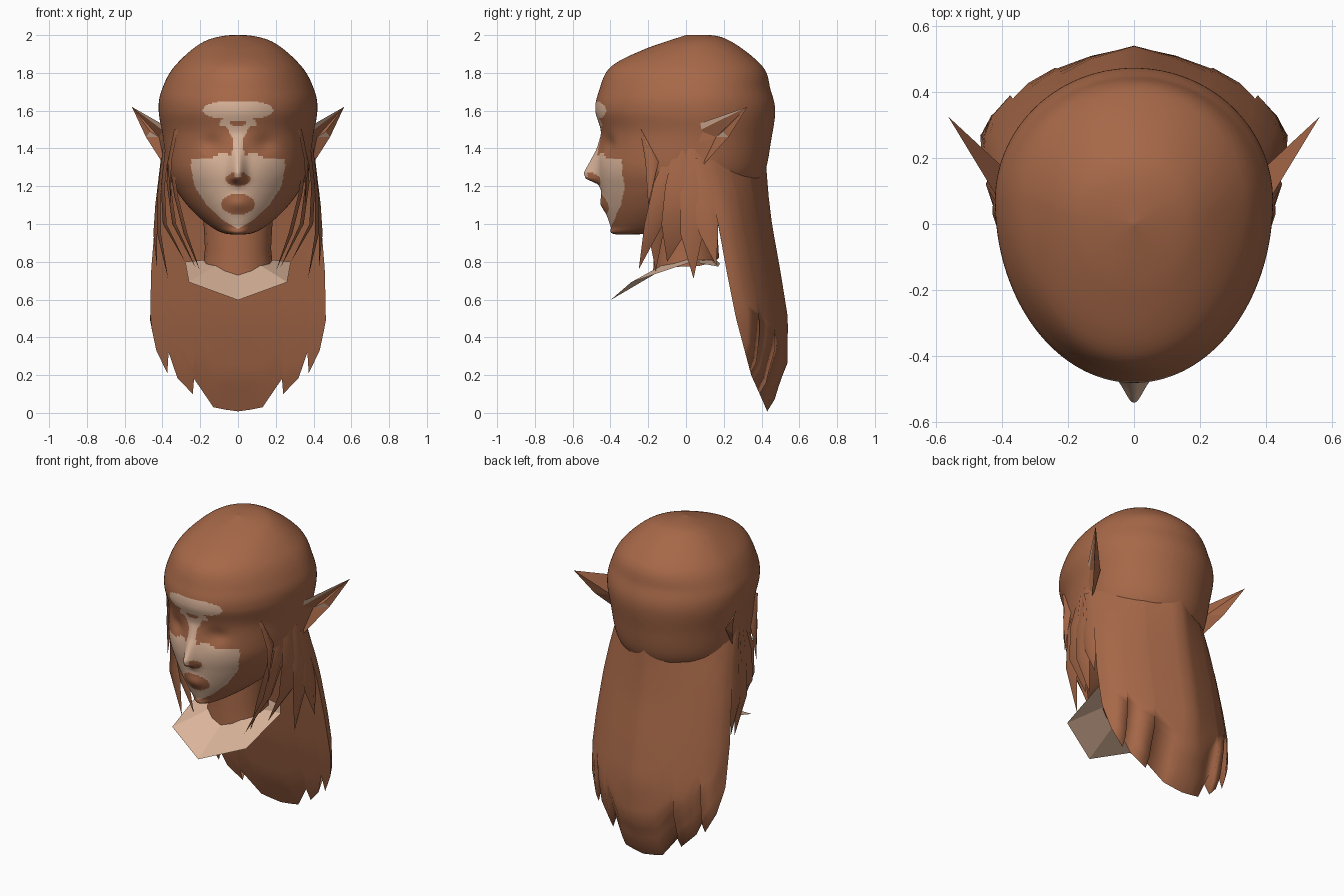
import bpy, bmesh, math

if "Cube" in bpy.data.objects:
    bpy.data.objects.remove(bpy.data.objects["Cube"])


def material(name, rgb):
    m = bpy.data.materials.new(name)
    m.diffuse_color = (*rgb, 1)
    m.use_nodes = True
    m.node_tree.nodes["Principled BSDF"].inputs["Base Color"].default_value = m.diffuse_color
    return m


BROWN = material("warm brown", (0.385, 0.139, 0.065))
PEACH = material("pale peach", (0.70, 0.455, 0.32))


def build(name, verts, faces, rule=None, smooth=True, mirror=False):
    """Mesh object with brown/peach materials; rule(face) picks the slot."""
    bm = bmesh.new()
    vs = [bm.verts.new(v) for v in verts]
    for f in faces:
        bm.faces.new([vs[i] for i in f])
    bmesh.ops.remove_doubles(bm, verts=bm.verts[:], dist=1e-4)
    bmesh.ops.recalc_face_normals(bm, faces=bm.faces[:])
    for f in bm.faces:
        f.smooth = smooth
        if rule:
            f.material_index = rule(f)
    me = bpy.data.meshes.new(name)
    bm.to_mesh(me)
    bm.free()
    me.materials.append(BROWN)
    me.materials.append(PEACH)
    ob = bpy.data.objects.new(name, me)
    bpy.context.collection.objects.link(ob)
    if mirror:
        ob.modifiers.new("mirror", "MIRROR").use_mirror_merge = False
    return ob


def grid_faces(rows, cols, closed=False):
    return [(r * cols + c, r * cols + (c + 1) % cols,
             (r + 1) * cols + (c + 1) % cols, (r + 1) * cols + c)
            for r in range(rows - 1) for c in range(cols if closed else cols - 1)]


def lerp_table(t, x):
    """Linear lookup in a table of (key, values...) with rising keys."""
    if x <= t[0][0]:
        return t[0][1:]
    for a, b in zip(t, t[1:]):
        if x <= b[0]:
            k = (x - a[0]) / (b[0] - a[0])
            return tuple(p + (q - p) * k for p, q in zip(a[1:], b[1:]))
    return t[-1][1:]


def catmull(p0, p1, p2, p3, t):
    return [0.5 * (2 * b + (c - a) * t + (2 * a - 5 * b + 4 * c - d) * t * t
                   + (3 * b - a - 3 * c + d) * t ** 3)
            for a, b, c, d in zip(p0, p1, p2, p3)]


# Head: rings of (front z, back z, front y, back y, half width)
RINGS = [(2.0, 2.0, 0, 0, 0), (1.925, 1.985, -.22, .20, .185),
         (1.83, 1.84, -.40, .40, .335), (1.70, 1.71, -.462, .448, .405),
         (1.60, 1.60, -.48, .472, .42), (1.48, 1.45, -.45, .452, .398),
         (1.30, 1.27, -.465, .415, .375), (1.19, 1.15, -.452, .33, .318),
         (1.08, 1.06, -.428, .22, .24), (0.99, 0.99, -.40, .10, .15),
         (0.947, 0.955, -.38, 0, .075), (0.947, 0.955, -.2, -.2, 0)]
NOSE = [(1.18, 0), (1.21, .01), (1.24, .07), (1.27, .077), (1.32, .05),
        (1.39, .02), (1.48, 0)]
MASK = [(.975, 0), (1.02, .08), (1.10, .165), (1.20, .23), (1.30, .25), (1.36, .247)]


def ellipse(x, z, cz, rx, rz):
    return (x / rx) ** 2 + ((z - cz) / rz) ** 2 < 1


def face_paint(f):
    """Pale mask over forehead, nose bridge and cheeks."""
    c = f.calc_center_median()
    x, z = abs(c.x), c.z
    if c.y > -.2 or z < .975:
        return 0
    if (x / .185) ** 3 + (abs(z - 1.603) / .048) ** 2 < 1:
        return 1
    if z < 1.35 + .03 * math.exp(-((x - .08) / .035) ** 2):
        if ellipse(x, z, 1.105, .09, .055):
            return 0
        if ellipse(x, z, 1.237, .065, .037) and not (x < .02 and z > 1.25):
            return 0
        return int(x < lerp_table(MASK, z)[0])
    if z < 1.52:
        return int(x < .03 + .035 * max(0, (z - 1.46) / .06))
    return int(z < 1.555 and x < .095 and not ellipse(x, z, 1.535, .045, .014))


SEG, STEP = 220, 14
verts, rows = [], 0
for i in range(len(RINGS) - 1):
    quad = [RINGS[max(0, min(len(RINGS) - 1, i + k))] for k in (-1, 0, 1, 2)]
    last = i == len(RINGS) - 2
    for s in range(STEP + (1 if last else 0)):
        zf, zb, yf, yb, w = catmull(*quad, s / STEP)
        yc = yf + .58 * (yb - yf)
        rows += 1
        for j in range(SEG):
            t = 2 * j / SEG - 1
            a = math.pi * (.6 * t + .4 * t ** 3)
            x = w * math.sin(a)
            co = math.cos(a)
            y = yc - co * ((yc - yf) if co > 0 else (yb - yc))
            k = (y - yf) / (yb - yf) if yb - yf > 1e-5 else 0
            z = zf + (zb - zf) * k
            if co > .2 and i < 9:
                y -= lerp_table(NOSE, z)[0] * math.exp(-(x / .038) ** 2)
                y += .022 * math.exp(-((abs(x) - .14) / .06) ** 2 - ((z - 1.42) / .05) ** 2)
                y -= .018 * math.exp(-(x / .06) ** 2 - ((z - 1.105) / .04) ** 2)
            verts.append((x, y, z))
build("head", verts, grid_faces(rows, SEG, True), face_paint)

# Neck: tube whose lower rim follows the collar
verts = []
for z, tilt, rx, ry in ((.775, .045, .185, .175), (.87, .03, .175, .17), (1.15, 0, .19, .17)):
    for j in range(16):
        a = j * math.pi / 8
        verts.append((rx * math.sin(a), -ry * math.cos(a), z - tilt * math.cos(a) ** 3))
build("neck", verts, grid_faces(3, 16, True))

# Collar: pointed sheet around the neck
outer = [(0, -.40, .597), (.26, -.29, .692), (.28, .03, .80), (.18, .17, .775), (0, .18, .79)]
inner = [(0, -.17, .732), (.12, -.13, .78), (.18, 0, .81), (.13, .13, .81), (0, .16, .81)]
build("collar", outer + inner, grid_faces(2, 5), lambda f: 1, False, True)

# Long back hair, a closed volume: (z, front edge y, back y, half width)
HAIR = [(.01, .43, .535, .465), (.20, .345, .535, .465), (.50, .265, .54, .465),
        (.75, .215, .50, .46), (1.0, .17, .455, .44), (1.15, .135, .437, .42),
        (1.30, .07, .425, .405), (1.46, 0, .42, .38)]
# Jagged hem by column, and how far each column stands back
HEM = [(0, .008), (.14, .017), (.28, .03), (.50, .18), (.515, .10), (.69, .185),
       (.79, .32), (.805, .21), (.93, .33), (.98, .44), (1, .49)]
DEPTH = [(0, 1), (.30, .86), (.58, .69), (.80, .45), (.95, .24), (.98, .12), (1, 0)]
columns = [(-u, z) for u, z in HEM[:0:-1]] + HEM
ROWS = 24
for name, is_outer in (("back_hair", True), ("inner_hair", False)):
    verts = []
    for r in range(ROWS):
        for u, hem in columns:
            z = 1.46 + (hem - 1.46) * r / (ROWS - 1)
            yf, yb, w = lerp_table(HAIR, z)
            y = yf
            if is_outer:
                curl = math.sqrt(max(0, min(1, (z - hem) / .25)))
                y += (yb - yf) * lerp_table(DEPTH, abs(u))[0] * curl
            verts.append((w * u, y, z))
    build(name, verts, grid_faces(ROWS, len(columns)))

# Side locks: tapered ribbons of (x, y, z, half width)
LOCKS = [
    [(.33, -.24, 1.50, .004), (.365, -.18, 1.33, .035), (.355, -.20, 1.10, 0)],
    [(.36, -.07, 1.38, .03), (.37, -.10, 1.22, .07), (.34, -.17, 1.0, .05), (.22, -.25, .76, 0)],
    [(.375, -.02, 1.42, .04), (.40, -.02, 1.2, .09), (.39, -.05, 1.0, .08), (.28, -.10, .80, 0)],
    [(.39, .03, 1.40, .04), (.42, .05, 1.15, .08), (.42, .03, .95, .06), (.37, .04, .71, 0)],
    [(.40, .05, 1.35, .04), (.43, .10, 1.1, .07), (.44, .12, .95, .05), (.43, .16, .78, 0)],
    [(.36, -.10, 1.36, .02), (.33, -.14, 1.15, .05), (.28, -.16, .95, .04), (.20, -.16, .75, 0)],
]
for n, lock in enumerate(LOCKS):
    verts = []
    for x, y, z, w in lock:
        verts += [(x - .012, y - w, z), (x + .008, y, z), (x - .012, y + w, z)]
    # the tip closes to a point
    x, y, z, _ = lock[-1]
    verts[-3:] = [(x, y, z)] * 3
    faces = grid_faces(len(lock), 3)
    last = 3 * (len(lock) - 1)
    faces = [f if f[2] < last else (f[0], f[1], last) for f in faces]
    build(f"side_lock_{n + 1}", verts, faces, None, True, True)

# Pointed ears: thin, concave front, ridged back, pale rim and inner patch
ear = [(.395, .05, 1.525), (.562, .325, 1.62), (.487, .225, 1.46), (.385, .08, 1.30),
       (.385, .03, 1.42), (.418, .159, 1.46), (.40, .175, 1.45), (.397, .07, 1.495),
       (.465, .195, 1.49)]
ear_faces = [(0, 1, 7), (7, 1, 5), (1, 8, 5), (1, 2, 8), (8, 2, 5), (2, 3, 5), (3, 4, 5),
             (4, 7, 5), (4, 0, 7), (1, 0, 6), (2, 1, 6), (3, 2, 6)]


def ear_paint(f):
    c = f.calc_center_median()
    rim = c.z > 1.54 and c.y < .16
    patch = abs(c.z - 1.47) < .01 and c.x > .44
    return int(rim or patch)


build("ears", ear, ear_faces, ear_paint, False, True)
